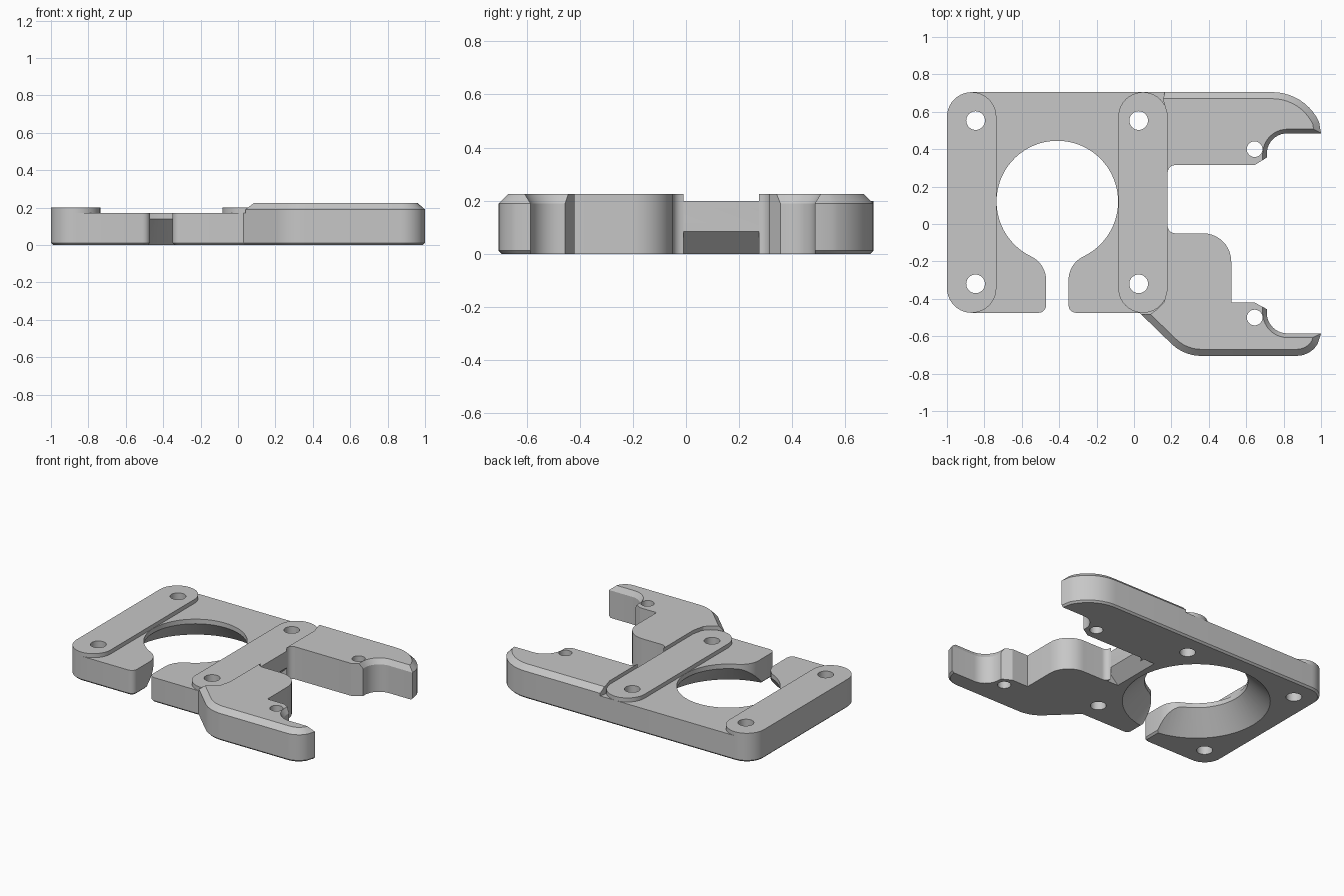
import bpy, bmesh, math
from mathutils import Vector

if "Cube" in bpy.data.objects:
    bpy.data.objects.remove(bpy.data.objects["Cube"])

grey = bpy.data.materials.new("plain grey")
grey.use_nodes = True
GREY = (0.57, 0.57, 0.57, 1)
grey.diffuse_color = GREY
grey.node_tree.nodes["Principled BSDF"].inputs["Base Color"].default_value = GREY

# Edge styles: (top chamfer, bottom chamfer)
PLAIN, RIM, OUTER, INNER = (0, 0), (0, 0.012), (0.035, 0.012), (0.022, 0)


def arc(cx, cy, r, a0, a1, n=10):
    angles = [math.radians(a0 + (a1 - a0) * i / n) for i in range(n + 1)]
    return [(cx + r * math.cos(a), cy + r * math.sin(a)) for a in angles]


def inset(points, widths):
    """Move every edge of a counter-clockwise outline inward by its own width."""
    pts = [Vector(p) for p in points]
    count = len(pts)
    normals = []
    for i in range(count):
        d = (pts[(i + 1) % count] - pts[i]).normalized()
        normals.append(Vector((-d.y, d.x)))
    result = []
    for i, p in enumerate(pts):
        n1, n2, w1, w2 = normals[i - 1], normals[i], widths[i - 1], widths[i]
        det = n1.x * n2.y - n1.y * n2.x
        if abs(det) < 0.01:
            result.append(p + n2 * w2)
        else:
            result.append(p + Vector((w1 * n2.y - w2 * n1.y, n1.x * w2 - n2.x * w1)) / det)
    return result


def add_object(name, bm):
    bmesh.ops.recalc_face_normals(bm, faces=bm.faces)
    mesh = bpy.data.meshes.new(name)
    bm.to_mesh(mesh)
    bm.free()
    mesh.materials.append(grey)
    obj = bpy.data.objects.new(name, mesh)
    bpy.context.collection.objects.link(obj)
    return obj


def slab(name, runs, z0, z1):
    """Extrude an outline made of (style, points) runs, with chamfered rims."""
    points = [p for style, run in runs for p in run]
    styles = [style for style, run in runs for p in run]
    top = [s[0] for s in styles]
    bottom = [s[1] for s in styles]
    rings = [(z0, inset(points, bottom))]
    if any(bottom):
        rings.append((z0 + 0.012, points))
    if any(top):
        rings.append((z1 - 0.035, points))
    rings.append((z1, inset(points, top)))
    bm = bmesh.new()
    loops = [[bm.verts.new((p[0], p[1], z)) for p in ring] for z, ring in rings]
    bm.faces.new(loops[0][::-1])
    bm.faces.new(loops[-1])
    for low, high in zip(loops, loops[1:]):
        for i in range(len(low)):
            j = (i + 1) % len(low)
            bm.faces.new((low[i], low[j], high[j], high[i]))
    return add_object(name, bm)


def cone_cutter(name, x, y, r0, r1, z0, z1, segments):
    bm = bmesh.new()
    bmesh.ops.create_cone(bm, cap_ends=True, segments=segments, radius1=r0,
                          radius2=r1, depth=z1 - z0)
    bmesh.ops.translate(bm, verts=bm.verts, vec=(x, y, (z0 + z1) / 2))
    return add_object(name, bm)


def cut(obj, cutter):
    mod = obj.modifiers.new("cut", 'BOOLEAN')
    mod.operation, mod.solver, mod.object = 'DIFFERENCE', 'EXACT', cutter
    bpy.context.view_layer.objects.active = obj
    bpy.ops.object.modifier_apply(modifier=mod.name)


# Seams where the arms meet the plate
back_seam = [(0.165, 0.705), (0.155, 0.665), (0.18, 0.58)]
front_seam = [(0.18, -0.34), (0.16, -0.42), (0.125, -0.455), (0.09, -0.48), (0.04, -0.485)]

# Base plate with a keyhole opening
base_plate = slab("base_plate", [
    (RIM, arc(-0.868, -0.343, 0.132, 180, 270)),
    (RIM, arc(-0.51, -0.435, 0.04, 270, 360, 5)),
    (RIM, arc(-0.61, -0.30, 0.14, 0, 60)),
    (RIM, arc(-0.41, 0.12, 0.325, 240, -60, 56)),
    (RIM, arc(-0.21, -0.30, 0.14, 120, 180)),
    (RIM, arc(-0.31, -0.435, 0.04, 180, 270, 5)),
    (RIM, [(0.03, -0.475)]),
    (PLAIN, front_seam[::-1] + back_seam[:0:-1]),
    (RIM, back_seam[:1]),
    (RIM, arc(-0.868, 0.573, 0.132, 90, 180)),
], 0, 0.172)

# Raised mounting pads
pads = []
for name, x in (("right_pad", -0.868), ("left_pad", 0.048)):
    pads.append(slab(name, [(PLAIN, arc(x, 0.573, 0.132, 0, 180, 20)),
                            (PLAIN, arc(x, -0.343, 0.132, 180, 360, 20))], 0.172, 0.2))

# Rear hooked arm
back_arm = slab("back_arm", [
    (PLAIN, back_seam),
    (PLAIN, arc(0.22, 0.275, 0.04, 180, 90, 6)),
    (PLAIN, [(0.645, 0.315)]),
    (INNER, [(0.71, 0.355)]),
    (INNER, arc(0.82, 0.375, 0.11, 180, 90)),
    (OUTER, [(1.0, 0.485)]),
    (OUTER, arc(0.74, 0.43, 0.275, 25, 90)),
], 0, 0.225)

# Front hooked arm
front_arm = slab("front_arm", [
    (PLAIN, front_seam[:-1]),
    (OUTER, front_seam[-1:]),
    (OUTER, arc(0.36, -0.475, 0.23, 225, 270)),
    (OUTER, arc(0.87, -0.575, 0.13, 270, 330, 7)),
    (INNER, [(1.0, -0.585)]),
    (INNER, arc(0.82, -0.475, 0.11, 270, 180)),
    (PLAIN, [(0.71, -0.455), (0.645, -0.42), (0.52, -0.42)]),
    (PLAIN, arc(0.37, -0.2, 0.15, 0, 90)),
    (PLAIN, arc(0.22, -0.01, 0.04, 270, 180, 6)),
], 0, 0.225)

cutters = []

# Flare under the round opening
flare = cone_cutter("flare_cutter", -0.41, 0.12, 0.485, 0.285, -0.02, 0.18, 72)
cut(base_plate, flare)
cutters.append(flare)

# Sloped undercut between the arms
bm = bmesh.new()
ends = [[bm.verts.new((x, y, z)) for x, z in ((0.085, -0.01), (0.2, -0.01), (0.2, 0.105))]
        for y in (-0.045, 0.31)]
bm.faces.new(ends[0])
bm.faces.new(ends[1][::-1])
for i in range(3):
    j = (i + 1) % 3
    bm.faces.new((ends[0][i], ends[1][i], ends[1][j], ends[0][j]))
undercut = add_object("undercut_cutter", bm)
cut(base_plate, undercut)
cutters.append(undercut)

# Screw holes
holes = [(x, y, 0.05, [base_plate, pad]) for x, pad in zip((-0.847, 0.025), pads)
         for y in (0.553, -0.32)]
holes += [(0.645, 0.4, 0.042, [back_arm]), (0.645, -0.5, 0.042, [front_arm])]
for x, y, r, targets in holes:
    drill = cone_cutter("hole_cutter", x, y, r, r, -0.1, 0.4, 32)
    for target in targets:
        cut(target, drill)
    cutters.append(drill)

for cutter in cutters:
    bpy.data.objects.remove(cutter)

# Smooth the curved walls, keep the edges crisp
bpy.ops.object.select_all(action='DESELECT')
for obj in [base_plate, back_arm, front_arm] + pads:
    obj.select_set(True)
    bpy.context.view_layer.objects.active = obj
bpy.ops.object.shade_smooth_by_angle(angle=math.radians(25))
